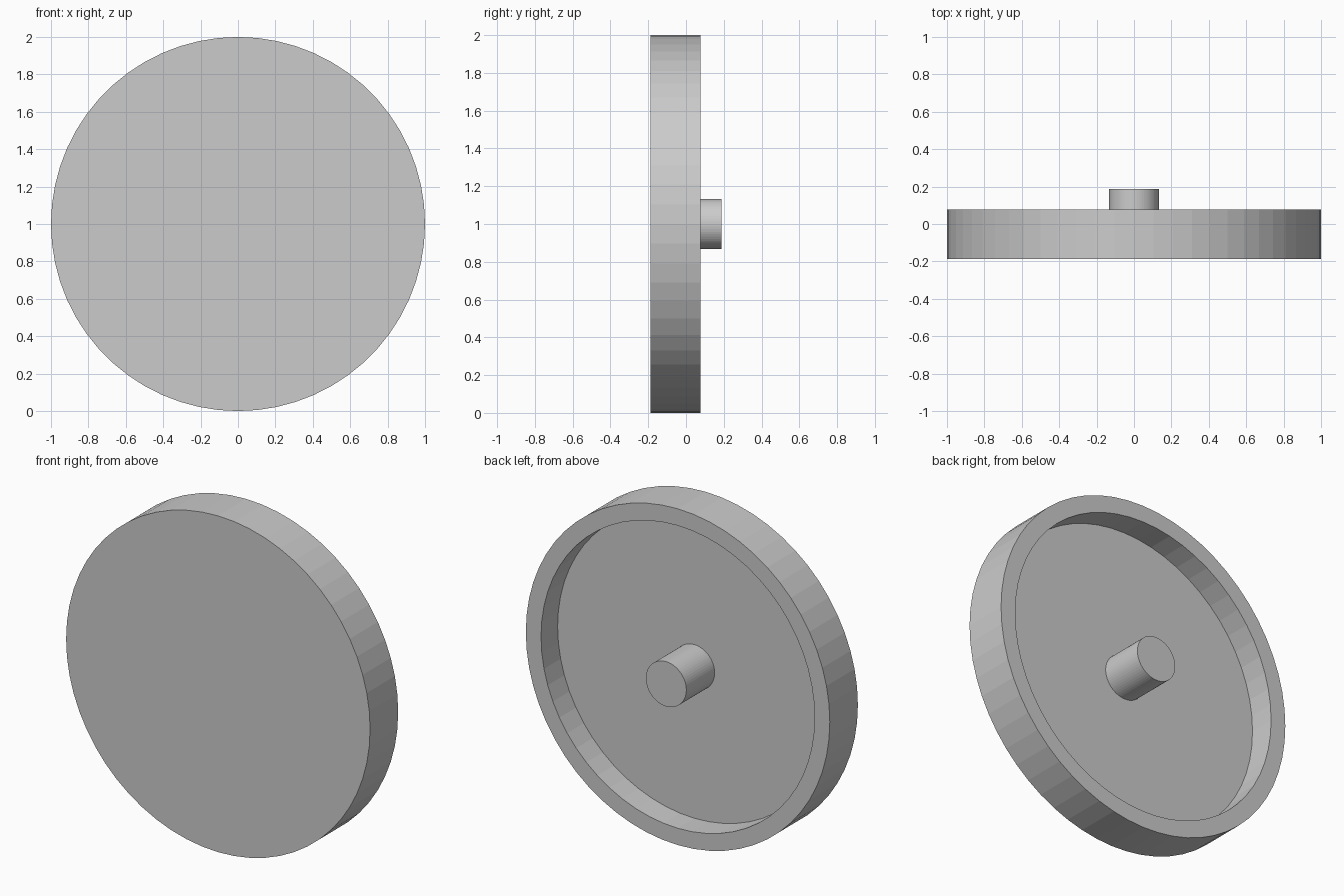
import bpy, bmesh
from math import pi, sin, cos

if "Cube" in bpy.data.objects:
    bpy.data.objects.remove(bpy.data.objects["Cube"])

SIDES = 60
FRONT, FLOOR, RIM, TIP = -0.187, -0.079, 0.077, 0.187


def lathe(name, profile):
    """Revolve (radius, y) points around the y axis at z = 1, capping both ends."""
    bm = bmesh.new()
    rings = []
    for r, y in profile:
        rings.append([bm.verts.new((r * cos(2 * pi * i / SIDES), y,
                                    1 + r * sin(2 * pi * i / SIDES)))
                      for i in range(SIDES)])
    for a, b in zip(rings, rings[1:]):
        for i in range(SIDES):
            j = (i + 1) % SIDES
            bm.faces.new((a[i], a[j], b[j], b[i]))
    bm.faces.new(rings[0])
    bm.faces.new(rings[-1])
    bmesh.ops.recalc_face_normals(bm, faces=bm.faces)
    mesh = bpy.data.meshes.new(name)
    bm.to_mesh(mesh)
    bm.free()
    obj = bpy.data.objects.new(name, mesh)
    bpy.context.collection.objects.link(obj)
    return obj


# Round body: closed front, raised rim around a recessed back, central peg
lathe("disc_with_peg", [(1.0, FRONT), (1.0, RIM), (0.9, RIM), (0.9, FLOOR),
                        (0.133, FLOOR), (0.133, TIP)])
